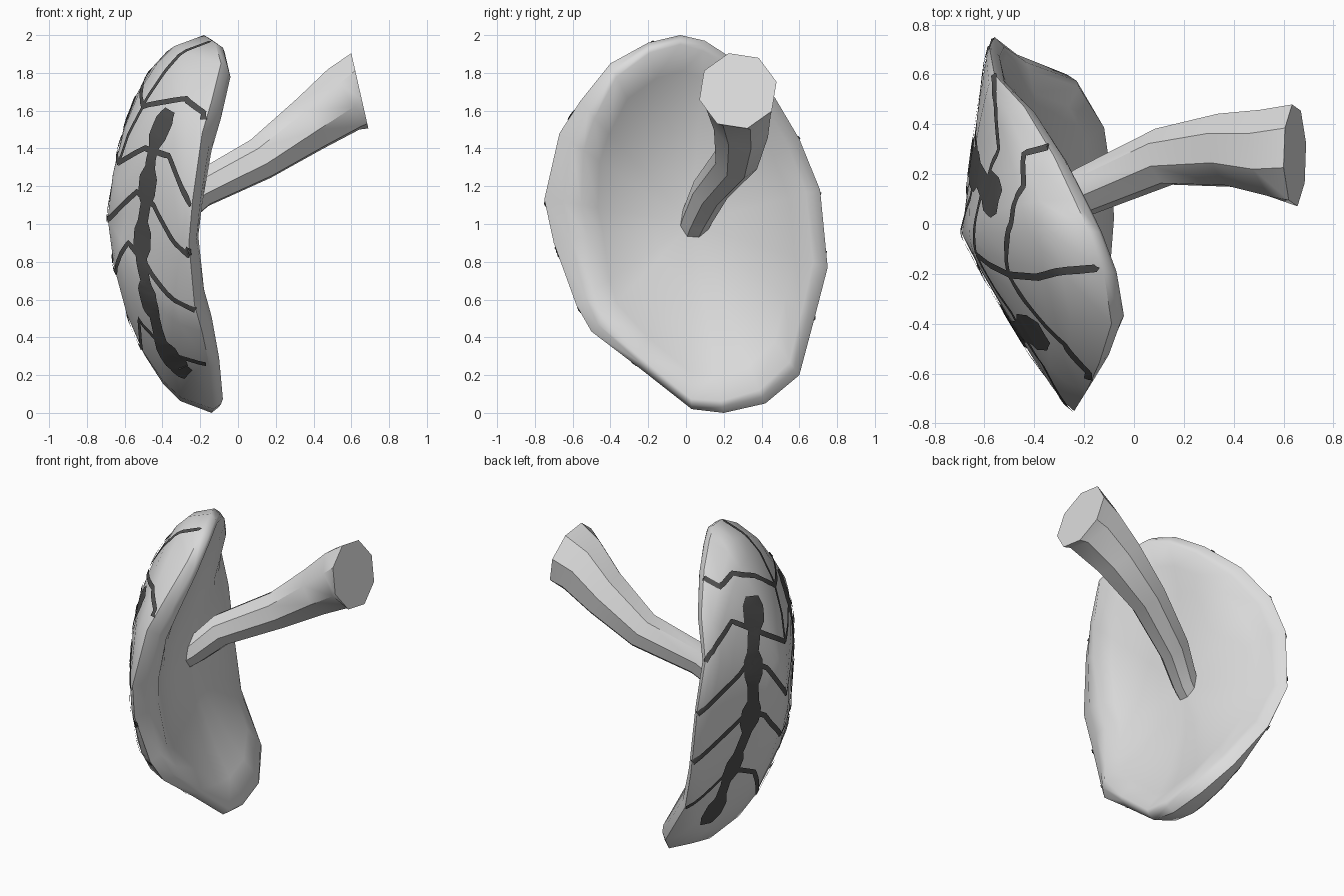
import bpy, bmesh, math
from mathutils import Vector
from mathutils.bvhtree import BVHTree

cube = bpy.data.objects.get("Cube")
if cube:
    bpy.data.objects.remove(cube, do_unlink=True)


def material(name, value):
    mat = bpy.data.materials.new(name)
    mat.use_nodes = True
    color = (value, value, value, 1)
    mat.diffuse_color = color
    mat.node_tree.nodes["Principled BSDF"].inputs["Base Color"].default_value = color
    return mat


light_grey = material("light grey", 0.72)
dark_grey = material("dark grey", 0.08)


def finish(bm, name, mat, angle, recalc=True):
    if recalc:
        bmesh.ops.recalc_face_normals(bm, faces=bm.faces)
    mesh = bpy.data.meshes.new(name)
    bm.to_mesh(mesh)
    obj = bpy.data.objects.new(name, mesh)
    bpy.context.collection.objects.link(obj)
    mesh.materials.append(mat)
    bpy.ops.object.select_all(action="DESELECT")
    obj.select_set(True)
    bpy.context.view_layer.objects.active = obj
    bpy.ops.object.shade_smooth_by_angle(angle=math.radians(angle))
    return obj


def bridge(bm, a, b):
    for i in range(len(a)):
        j = (i + 1) % len(a)
        bm.faces.new((a[i], a[j], b[j], b[i]))


def fan(bm, ring, tip):
    for i in range(len(ring)):
        bm.faces.new((ring[i], ring[(i + 1) % len(ring)], tip))


# Cap: wavy rim, domed outside towards -x, hollow inside towards +x
rim = [Vector(p) for p in (
    (-.18, -.03, 2), (-.12, -.2, 1.96), (-.09, -.4, 1.85), (-.14, -.56, 1.65),
    (-.19, -.67, 1.48), (-.24, -.75, 1.13), (-.26, -.7, .9), (-.23, -.58, .57),
    (-.19, -.5, .43), (-.15, -.25, .24), (-.13, .03, .02), (-.14, .2, 0),
    (-.17, .42, .05), (-.27, .6, .2), (-.47, .68, .5), (-.56, .75, .77),
    (-.58, .71, 1.18), (-.56, .6, 1.45), (-.44, .47, 1.67), (-.32, .27, 1.86),
    (-.24, .1, 1.97))]
apex = Vector((-.69, -.04, 1.03))
hollow = Vector((-.36, .03, 1.0))


def sideways(p):
    """How far the direction from the apex leans along y, from -1 to 1."""
    d = p - apex
    return d.y / math.hypot(d.y, d.z)


def outer_point(p, r):
    d = p - apex
    cone = .12 + .73 * sideways(p) ** 2
    rise = (1 - cone) * (1 - math.sqrt(1 - r * r)) + cone * r
    return apex + Vector((d.x * rise, d.y * r, d.z * r))


def crest_point(p):
    """Crest of the rolled lip, broad on the front side and narrow elsewhere."""
    r = .95 - .23 * max(0, -sideways(p)) ** 2 - .05 * max(0, sideways(p))
    return Vector((p.x + .05, apex.y + (p.y - apex.y) * r, apex.z + (p.z - apex.z) * r))


def roll_point(p):
    """Rounding between the rim and the crest."""
    return (p + crest_point(p)) / 2 + Vector((.015, 0, 0))


def inner_point(p, r):
    d = p - hollow
    return hollow + Vector((d.x * r ** 2.2, d.y * r, d.z * r))


bm = bmesh.new()
crest = [crest_point(p) for p in rim]
rings = [[bm.verts.new(outer_point(p, r)) for p in rim] for r in (.25, .5, .7, .85, .94, 1)]
rings.append([bm.verts.new(roll_point(p)) for p in rim])
rings += [[bm.verts.new(inner_point(p, r)) for p in crest] for r in (1, .85, .65, .35)]
for a, b in zip(rings, rings[1:]):
    bridge(bm, a, b)
fan(bm, rings[0], bm.verts.new(apex))
fan(bm, rings[-1], bm.verts.new(hollow))
bmesh.ops.recalc_face_normals(bm, faces=bm.faces)
surface = BVHTree.FromBMesh(bm)
finish(bm, "mushroom_cap", light_grey, 55)

# Stem: eight-sided, flaring towards its cut end
stem = [(-.46, .02, .94, .075), (-.34, .06, 1.04, .085), (-.2, .13, 1.18, .1),
        (.12, .27, 1.345, .12), (.38, .295, 1.53, .157), (.56, .28, 1.66, .19),
        (.645, .275, 1.705, .21)]
bm = bmesh.new()
rings = []
for k, (x, y, z, radius) in enumerate(stem):
    last = k == len(stem) - 1
    normal = Vector((.97, 0, .22) if last else (.84, .15, .5)).normalized()
    u = Vector((0, 0, 1)).cross(normal).normalized()
    v = normal.cross(u)
    ring = []
    for i in range(8):
        a = math.tau * (i + .3) / 8
        ring.append(bm.verts.new(Vector((x, y, z)) + radius * (math.cos(a) * u + math.sin(a) * v)))
    rings.append(ring)
for a, b in zip(rings, rings[1:]):
    bridge(bm, a, b)
bm.faces.new(rings[0])
bm.faces.new(rings[-1])
finish(bm, "mushroom_stem", light_grey, 43)


def drape(y, z):
    """Point and normal on the outside of the cap, pulled inward if off the rim."""
    for step in range(40):
        f = 1 - step * .01
        start = Vector((-2, apex.y + (y - apex.y) * f, apex.z + (z - apex.z) * f))
        loc, normal, _, _ = surface.ray_cast(start, Vector((1, 0, 0)))
        if loc:
            return loc, normal
    return apex.copy(), Vector((-1, 0, 0))


def ribbon(name, path, widths):
    """Thin dark strip following the cap; one half-width per path point."""
    samples = []
    steps = 8
    for k in range(len(path) - 1):
        for s in range(steps + (k == len(path) - 2)):
            t = s / steps
            y, z = (path[k][i] * (1 - t) + path[k + 1][i] * t for i in (0, 1))
            samples.append((*drape(y, z), widths[k] * (1 - t) + widths[k + 1] * t))
    bm = bmesh.new()
    rows = []
    for i, (loc, normal, width) in enumerate(samples):
        along = samples[min(i + 1, len(samples) - 1)][0] - samples[max(i - 1, 0)][0]
        side = normal.cross(along).normalized() * width
        row = []
        for f in (-1, 0, 1):
            near, n, _, _ = surface.find_nearest(loc + side * f)
            row.append(bm.verts.new(near + n * .008))
        rows.append(row)
    for a, b in zip(rows, rows[1:]):
        for j in (0, 1):
            bm.faces.new((a[j], b[j], b[j + 1], a[j + 1]))
    bm.normal_update()
    for face in bm.faces:
        if face.normal.dot(surface.find_nearest(face.calc_center_median())[1]) < 0:
            face.normal_flip()
    finish(bm, name, dark_grey, 30, recalc=False)


# Ridge groove over the crown, and ribs running from it to both rims
ribbon("ridge_groove", [(-.17, 1.98), (-.21, 1.8), (-.2, 1.62), (-.12, 1.32)], [.016] * 4)
front_ribs = [
    [(-.2, 1.62), (-.48, 1.66), (-.63, 1.56)],
    [(-.12, 1.32), (-.35, 1.4), (-.56, 1.36), (-.75, 1.1)],
    [(-.05, 1.02), (-.33, 1.17), (-.48, 1.1), (-.68, .83), (-.71, .87)],
    [(-.05, .74), (-.25, .9), (-.38, .8), (-.58, .53)],
    [(0, .34), (-.16, .5), (-.28, .24)]]
back_ribs = [
    [(-.2, 1.62), (0, 1.76), (.15, 1.82), (.28, 1.78), (.31, 1.83)],
    [(-.12, 1.32), (.1, 1.46), (.3, 1.59), (.6, 1.45)],
    [(-.05, 1.02), (.1, 1.24), (.24, 1.33), (.71, 1.15)],
    [(-.05, .74), (.14, .95), (.28, 1.03), (.74, .84)],
    [(0, .34), (.14, .56), (.38, .67), (.68, .5)]]
for label, ribs in (("front", front_ribs), ("back", back_ribs)):
    for n, path in enumerate(ribs):
        ribbon(f"{label}_rib_{n + 1}", path, [.016] * len(path))

# Chains of dark pits joined by narrow necks, one on each side of the ridge
pits = {"front": [(-.43, 1.5), (-.42, 1.2), (-.37, .92), (-.34, .6), (-.2, .3)],
        "back": [(.12, 1.58), (.22, 1.28), (.27, .99), (.36, .67), (.4, .38)]}
for label, centers in pits.items():
    path, widths = [], []
    for k, c in enumerate(centers):
        here = Vector(c)
        ahead = Vector(centers[min(k + 1, 4)]) - Vector(centers[max(k - 1, 0)])
        ahead.normalize()
        for offset, width in ((-.1, .05), (-.045, .085), (.045, .085), (.1, .05)):
            path.append(tuple(here + ahead * offset))
            widths.append(width)
    ribbon(f"{label}_pit_chain", path, widths)
